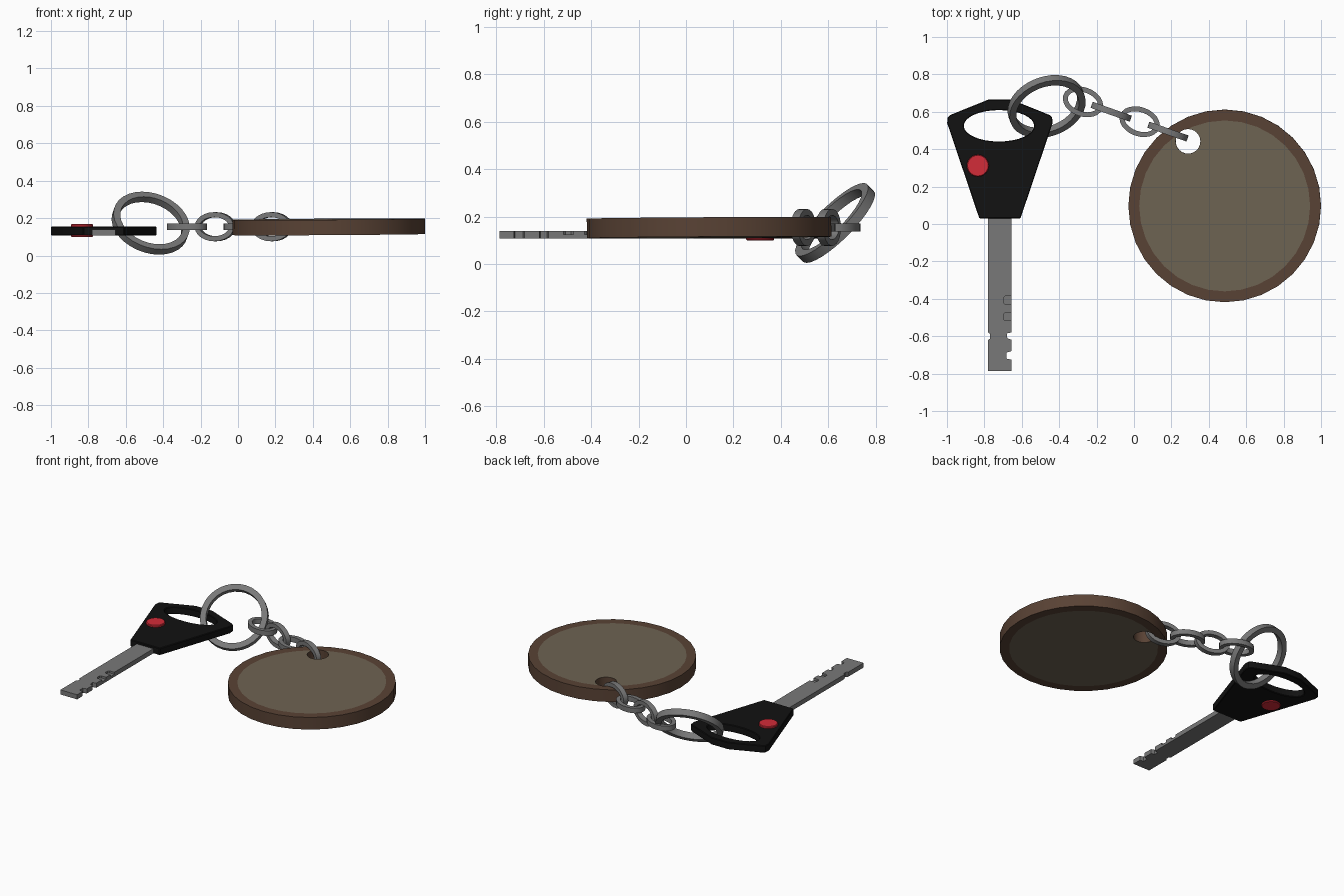
import bpy, bmesh
from math import cos, sin, pi, radians
from mathutils import Vector

if "Cube" in bpy.data.objects:
    bpy.data.objects.remove(bpy.data.objects["Cube"])


def material(name, rgb):
    m = bpy.data.materials.new(name)
    m.diffuse_color = (*rgb, 1)
    m.use_nodes = True
    m.node_tree.nodes["Principled BSDF"].inputs["Base Color"].default_value = m.diffuse_color
    return m


BLACK = material("black_plastic", (0.006, 0.006, 0.006))
RED = material("red_plastic", (0.65, 0.025, 0.04))
BROWN = material("brown_leather", (0.1, 0.055, 0.035))
TAN = material("tan_panel", (0.155, 0.125, 0.085))
METAL = material("steel", (0.19, 0.19, 0.19))


def finish(name, bm, mats):
    bmesh.ops.recalc_face_normals(bm, faces=bm.faces)
    mesh = bpy.data.meshes.new(name)
    bm.to_mesh(mesh)
    bm.free()
    ob = bpy.data.objects.new(name, mesh)
    bpy.context.collection.objects.link(ob)
    for m in mats:
        mesh.materials.append(m)
    return ob


def select(ob):
    bpy.ops.object.select_all(action='DESELECT')
    bpy.context.view_layer.objects.active = ob
    ob.select_set(True)


def smooth(ob):
    select(ob)
    bpy.ops.object.shade_smooth_by_angle(angle=radians(30))


def prism(name, pts, z0, z1, mat):
    """Extrude an outline from z0 to z1."""
    bm = bmesh.new()
    f = bm.faces.new([bm.verts.new((x, y, z0)) for x, y in pts])
    r = bmesh.ops.extrude_face_region(bm, geom=[f])
    verts = [v for v in r["geom"] if isinstance(v, bmesh.types.BMVert)]
    bmesh.ops.translate(bm, verts=verts, vec=(0, 0, z1 - z0))
    return finish(name, bm, [mat])


def ellipse(cx, cy, rx, ry, n):
    return [(cx + rx * cos(2 * pi * i / n), cy + ry * sin(2 * pi * i / n)) for i in range(n)]


def cut(ob, cutter):
    cutter.hide_render = True
    mod = ob.modifiers.new("cut", 'BOOLEAN')
    mod.operation, mod.solver, mod.object = 'DIFFERENCE', 'EXACT', cutter
    select(ob)
    bpy.ops.object.modifier_apply(modifier=mod.name)
    bpy.data.objects.remove(cutter, do_unlink=True)


def bevel(ob, width, segments=1):
    mod = ob.modifiers.new("bevel", 'BEVEL')
    mod.width, mod.segments, mod.limit_method = width, segments, 'ANGLE'
    mod.angle_limit = radians(50)
    select(ob)
    bpy.ops.object.modifier_apply(modifier=mod.name)


def band(name, a, b, thick, height, n):
    """Flat elliptical ring with a rectangular section."""
    bm = bmesh.new()
    h = height / 2
    loops = []
    for i in range(n):
        c, s = cos(2 * pi * i / n), sin(2 * pi * i / n)
        loops.append([bm.verts.new(((a - t) * c, (b - t) * s, z))
                      for t, z in ((0, -h), (thick, -h), (thick, h), (0, h))])
    for i in range(n):
        p, q = loops[i], loops[(i + 1) % n]
        for k in range(4):
            j = (k + 1) % 4
            bm.faces.new((p[k], q[k], q[j], p[j]))
    ob = finish(name, bm, [METAL])
    smooth(ob)
    return ob


# Key head with oval opening
CX = -0.717
half = [(0.062, 0.665), (0.265, 0.583), (0.279, 0.57), (0.282, 0.54), (0.11, 0.03)]
outline = [(CX + x, y) for x, y in half] + [(CX - x, y) for x, y in reversed(half)]
head = prism("key_head", outline, 0.107, 0.155, BLACK)
cut(head, prism("head_cutter", ellipse(-0.722, 0.525, 0.188, 0.084, 32), 0, 0.3, BLACK))
bevel(head, 0.004)
smooth(head)

# Red button on both sides of the head
button = prism("key_button", ellipse(-0.835, 0.312, 0.059, 0.059, 24), 0.099, 0.168, RED)
bevel(button, 0.004)
smooth(button)

# Blade with edge notches and shallow surface cuts
L, R = -0.78, -0.655
blade = prism("key_blade", [
    (L, 0.05), (L, -0.58), (L + 0.011, -0.588), (L + 0.011, -0.612), (L, -0.62), (L, -0.785),
    (R, -0.785), (R, -0.725), (R - 0.026, -0.72), (R - 0.026, -0.687), (R, -0.68),
    (R, -0.618), (R - 0.022, -0.612), (R - 0.026, -0.585), (R, -0.58), (R, 0.05)],
    0.108, 0.139, METAL)
for y in (-0.407, -0.496):
    cut(blade, prism("groove_cutter", [
        (-0.6, y - 0.021), (-0.6, y + 0.021), (-0.69, y + 0.021), (-0.699, y + 0.012),
        (-0.699, y - 0.012), (-0.69, y - 0.021)], 0.125, 0.2, METAL))

# Large split ring, tilted through the key head
ring = band("key_ring", 0.211, 0.211, 0.037, 0.042, 32)
ring.rotation_euler = Vector((0.26, -0.683, 0.683)).to_track_quat('Z', 'Y').to_euler()
ring.location = (-0.467, 0.628, 0.173)

# Chain links, alternately flat and upright
for i in range(4):
    link = band(f"chain_link_{i + 1}", 0.111, 0.078, 0.027, 0.034, 24)
    link.rotation_euler = (radians(90) if i % 2 else 0, 0, radians(-19.5))
    link.location = (-0.273 + 0.1515 * i, 0.653 - 0.053 * i, 0.154)

# Round fob with inset panels and a chain hole
bm = bmesh.new()
bmesh.ops.create_cone(bm, cap_ends=True, segments=32, radius1=0.515, radius2=0.515, depth=0.082)
bm.normal_update()
for f in [f for f in bm.faces if len(f.verts) > 4]:
    bmesh.ops.inset_region(bm, faces=[f], thickness=0.058, depth=0)
    f.material_index = 1
fob = finish("fob_disc", bm, [BROWN, TAN])
cut(fob, prism("hole_cutter", ellipse(-0.196, 0.345, 0.066, 0.066, 24), -0.2, 0.2, BROWN))
fob.location = (0.485, 0.097, 0.153)
fob.rotation_euler = (0.006, -0.006, 0)
smooth(fob)
